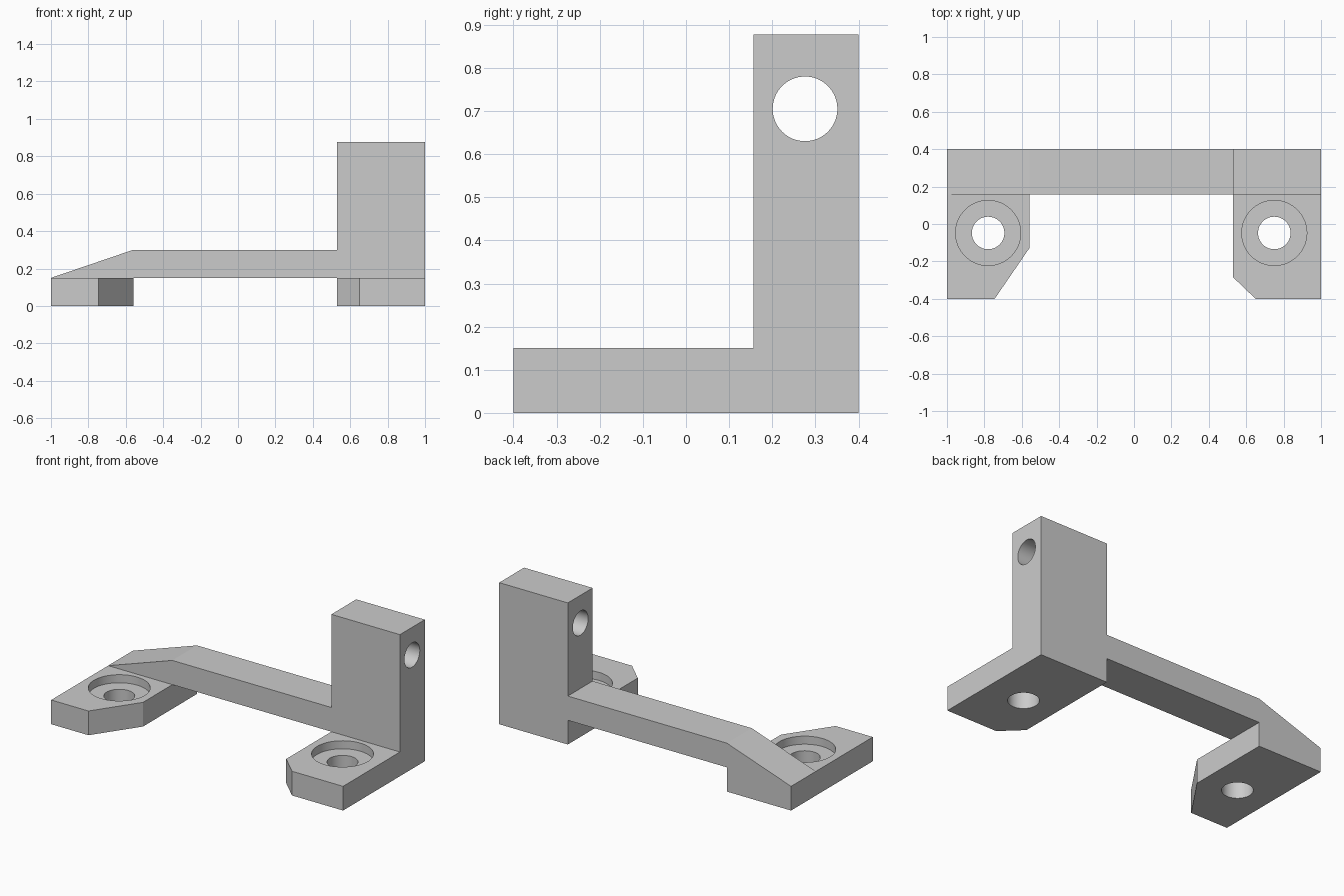
import bpy, bmesh, math
from mathutils import Matrix, Vector

if "Cube" in bpy.data.objects:
    bpy.data.objects.remove(bpy.data.objects["Cube"])

grey = bpy.data.materials.new("plain grey")
grey.diffuse_color = (0.6, 0.6, 0.6, 1)
grey.use_nodes = True
grey.node_tree.nodes["Principled BSDF"].inputs["Base Color"].default_value = grey.diffuse_color


def make_object(name, bm):
    bmesh.ops.recalc_face_normals(bm, faces=bm.faces)
    mesh = bpy.data.meshes.new(name)
    bm.to_mesh(mesh)
    bm.free()
    mesh.materials.append(grey)
    obj = bpy.data.objects.new(name, mesh)
    bpy.context.collection.objects.link(obj)
    return obj


def prism(name, points, direction):
    """Extrude a flat outline along a direction."""
    bm = bmesh.new()
    face = bm.faces.new([bm.verts.new(p) for p in points])
    new = bmesh.ops.extrude_face_region(bm, geom=[face])["geom"]
    verts = [g for g in new if isinstance(g, bmesh.types.BMVert)]
    bmesh.ops.translate(bm, verts=verts, vec=direction)
    return make_object(name, bm)


def cylinder(name, centre, radius, depth, axis="Z"):
    bm = bmesh.new()
    turn = Matrix.Rotation(math.pi / 2, 4, "Y") if axis == "X" else Matrix()
    bmesh.ops.create_cone(bm, cap_ends=True, segments=64, radius1=radius,
                          radius2=radius, depth=depth,
                          matrix=Matrix.Translation(Vector(centre)) @ turn)
    obj = make_object(name, bm)
    obj.hide_render = True
    return obj


def combine(target, other, operation):
    """Apply a boolean and remove the helper."""
    mod = target.modifiers.new("combine", "BOOLEAN")
    mod.solver = "EXACT"
    mod.operation = operation
    mod.object = other
    bpy.context.view_layer.objects.active = target
    bpy.ops.object.modifier_apply(modifier=mod.name)
    bpy.data.objects.remove(other, do_unlink=True)


XL, XR, YF, TOP = -0.56, 0.53, 0.157, 0.15

# rear frame: ramped bridge, tower and the backs of both feet
outline = [(-1, 0), (XL, 0), (XL, TOP), (XR, TOP), (XR, 0), (1, 0),
           (1, 0.877), (XR, 0.877), (XR, 0.3), (XL, 0.3), (-1, TOP)]
bracket = prism("bracket", [(x, YF, z) for x, z in outline], (0, 0.4 - YF, 0))

# mounting feet with one chamfered inner corner each
feet = {
    "left_foot": [(-1, 0.3), (-1, -0.4), (-0.745, -0.4), (XL, -0.13), (XL, 0.3)],
    "right_foot": [(1, 0.3), (1, -0.4), (0.65, -0.4), (XR, -0.285), (XR, 0.3)],
}
for name, pts in feet.items():
    combine(bracket, prism(name, [(x, y, 0) for x, y in pts], (0, 0, TOP)), "UNION")

# counterbored screw holes
for x in (-0.78, 0.75):
    combine(bracket, cylinder("screw_hole", (x, -0.048, 0), 0.087, 0.6), "DIFFERENCE")
    combine(bracket, cylinder("counterbore", (x, -0.048, 0.2), 0.174, 0.2), "DIFFERENCE")

# cross hole through the tower
combine(bracket, cylinder("cross_hole", (0.765, 0.276, 0.705), 0.075, 0.8, "X"), "DIFFERENCE")

# single colour, smooth hole walls with sharp edges
bracket.data.materials.clear()
bracket.data.materials.append(grey)
for poly in bracket.data.polygons:
    poly.material_index = 0
bracket.select_set(True)
bpy.context.view_layer.objects.active = bracket
bpy.ops.object.shade_smooth_by_angle(angle=math.radians(15))
